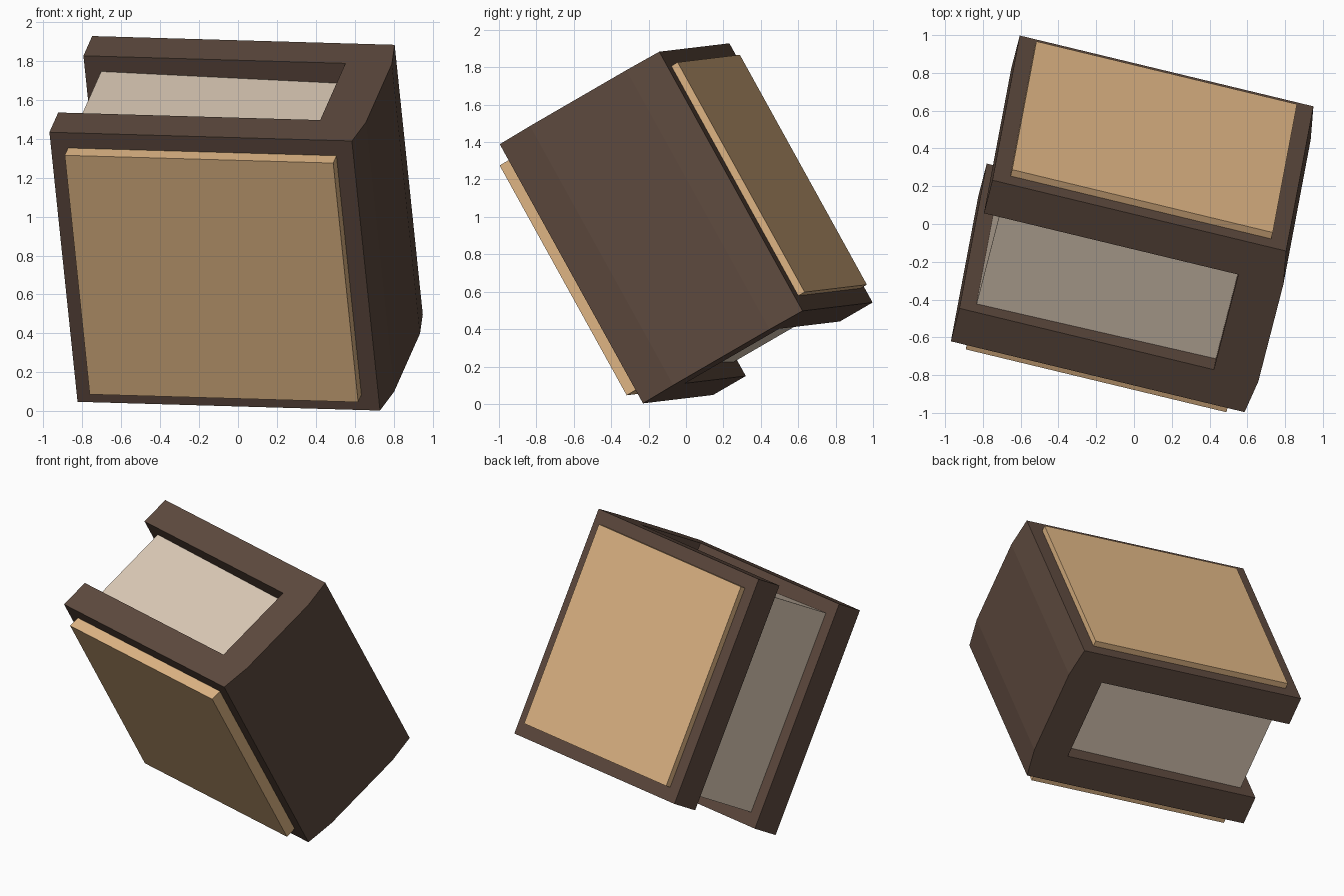
import bpy, bmesh
from mathutils import Matrix, Vector

if "Cube" in bpy.data.objects:
    bpy.data.objects.remove(bpy.data.objects["Cube"])

W, T, H = 1.60, 1.01, 1.59      # cover width, thickness, height
BOARD, SPINE = 0.207, 0.214     # cover board and spine thickness

# Tilted frame: local x across the cover, y through the book, z up the spine
ux = Vector((0.9717, -0.2343, -0.0281)).normalized()
uy = Vector((0.2127, 0.8457, 0.4896))
uy = (uy - uy.dot(ux) * ux).normalized()
uz = ux.cross(uy)
POSE = Matrix((ux, uy, uz)).transposed().to_4x4()
POSE.translation = (0.73, -0.23, 0.003)


def material(name, rgb):
    m = bpy.data.materials.new(name)
    m.diffuse_color = (*rgb, 1)
    m.use_nodes = True
    m.node_tree.nodes["Principled BSDF"].inputs["Base Color"].default_value = m.diffuse_color
    return m


brown = material("dark brown", (0.110, 0.067, 0.048))
tan = material("tan", (0.73, 0.46, 0.23))
cream = material("cream", (0.70, 0.58, 0.46))


def prism(name, profile, vec, mat):
    """Extrude a flat local profile along vec and place it in the tilted frame."""
    bm = bmesh.new()
    face = bm.faces.new([bm.verts.new(p) for p in profile])
    ext = bmesh.ops.extrude_face_region(bm, geom=[face], use_keep_orig=True)
    verts = [g for g in ext["geom"] if isinstance(g, bmesh.types.BMVert)]
    bmesh.ops.translate(bm, verts=verts, vec=vec)
    bmesh.ops.recalc_face_normals(bm, faces=bm.faces)
    bm.transform(POSE)
    mesh = bpy.data.meshes.new(name)
    bm.to_mesh(mesh)
    bm.free()
    mesh.materials.append(mat)
    ob = bpy.data.objects.new(name, mesh)
    bpy.context.collection.objects.link(ob)
    return ob


# Cover: U-shaped section with a slightly bulged spine
section = [(-W, 0), (0, 0), (0.03, 0.2), (0.03, T - 0.2), (0, T), (-W, T),
           (-W, T - BOARD), (-SPINE, T - BOARD), (-SPINE, BOARD), (-W, BOARD)]
prism("book_cover", [(x, y, 0) for x, y in section], (0, 0, H), brown)

# Page block: a little taller at the open edge than at the spine
pages = [(-W + 0.085, 0.09), (-SPINE, 0.12), (-SPINE, H - 0.12), (-W + 0.085, H - 0.09)]
prism("page_block", [(x, BOARD, z) for x, z in pages], (0, T - 2 * BOARD, 0), cream)

# Raised panels on both covers
INSET = 0.09
rect = [(-W + INSET, INSET), (-INSET, INSET), (-INSET, H - INSET), (-W + INSET, H - INSET)]
for name, y, depth in (("front_panel", 0, -0.077), ("back_panel", T, 0.04)):
    prism(name, [(x, y, z) for x, z in rect], (0, depth, 0), tan)
